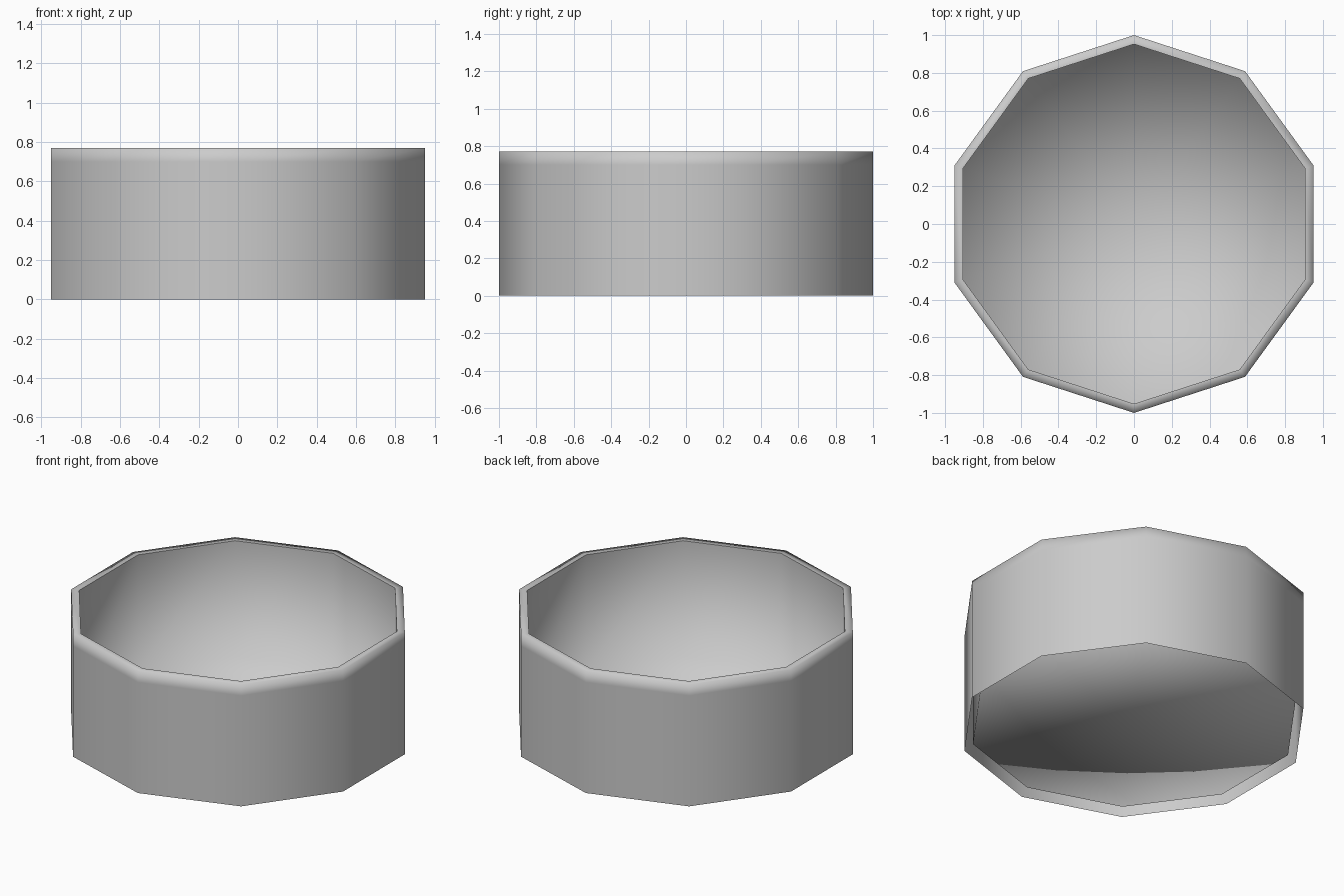
import bpy, bmesh
from math import sin, cos, tau

if "Cube" in bpy.data.objects:
    bpy.data.objects.remove(bpy.data.objects["Cube"])

SIDES = 10


def lathe(name, profile, cap_end=False):
    """Sweep (radius, z) points round a decagon; optionally close the last ring."""
    bm = bmesh.new()
    rings = [[bm.verts.new((r * sin(tau * i / SIDES), r * cos(tau * i / SIDES), z))
              for i in range(SIDES)] for r, z in profile]
    for a, b in zip(rings, rings[1:]):
        for i in range(SIDES):
            j = (i + 1) % SIDES
            bm.faces.new((a[j], a[i], b[i], b[j]))
    if cap_end:
        centre = bm.verts.new((0, 0, profile[-1][1]))
        last = rings[-1]
        for i in range(SIDES):
            bm.faces.new((last[(i + 1) % SIDES], last[i], centre))
    for f in bm.faces:
        f.smooth = True
    mesh = bpy.data.meshes.new(name)
    bm.to_mesh(mesh)
    bm.free()
    obj = bpy.data.objects.new(name, mesh)
    bpy.context.collection.objects.link(obj)
    return obj


# Outer wall with a support loop below the flat rim, open underneath
lathe("outer_wall_and_rim", [(1, 0), (1, 0.70), (1, 0.77), (0.952, 0.77)])

# Inner wall running down to the thin raised floor
lathe("inner_wall_and_floor", [(0.952, 0.77), (0.952, 0.04)], cap_end=True)
